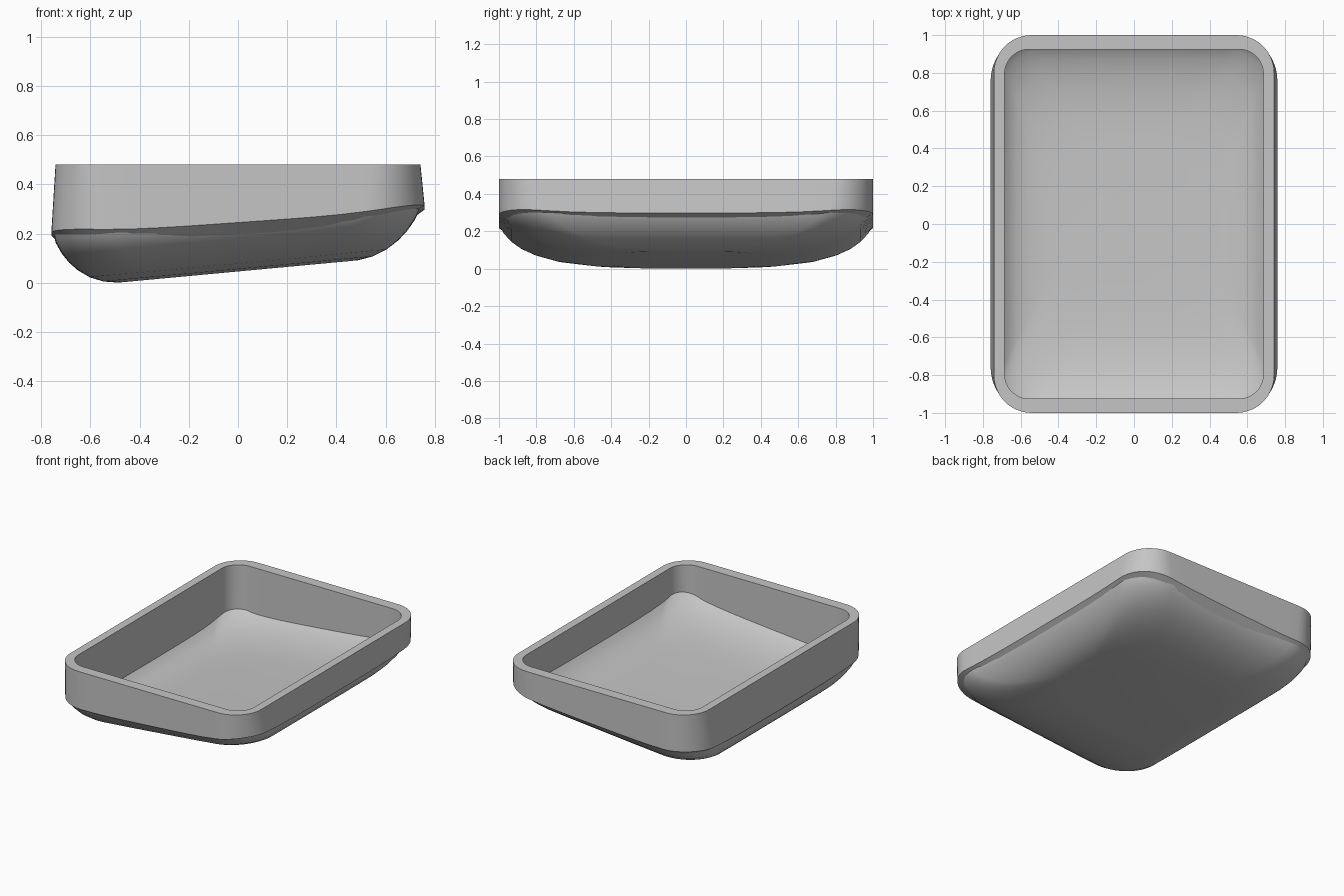
import bpy, bmesh, math

cube = bpy.data.objects.get("Cube")
if cube:
    bpy.data.objects.remove(cube, do_unlink=True)

grey = bpy.data.materials.new("plain grey")
grey.use_nodes = True
colour = (0.56, 0.56, 0.56, 1)
grey.diffuse_color = colour
grey.node_tree.nodes["Principled BSDF"].inputs["Base Color"].default_value = colour

STEPS, SIDE = 12, 10   # segments per rounded corner, per straight side


def outline(hx, hy, r):
    """Rounded rectangle with subdivided straight sides."""
    pts = []
    for i, (sx, sy) in enumerate([(1, 1), (-1, 1), (-1, -1), (1, -1)]):
        for k in range(STEPS + 1):
            a = (i + k / STEPS) * math.pi / 2
            pts.append((sx * (hx - r) + r * math.cos(a), sy * (hy - r) + r * math.sin(a)))
    out = []
    for i, p in enumerate(pts):
        out.append(p)
        if i % (STEPS + 1) == STEPS:
            q = pts[(i + 1) % len(pts)]
            out += [(p[0] + (q[0] - p[0]) * t / SIDE, p[1] + (q[1] - p[1]) * t / SIDE)
                    for t in range(1, SIDE)]
    return out


def loft(name, rings, closed):
    """Bridge rings of (hx, hy, radius, base height, tilt, corner lift)."""
    bm = bmesh.new()
    loops = []
    for hx, hy, r, z, tilt, lift in rings:
        loops.append([bm.verts.new((x, y, z + tilt * x + lift * abs(x * y / (hx * hy)) ** 4))
                      for x, y in outline(hx, hy, r)])
    pairs = list(zip(loops, loops[1:]))
    if closed:
        pairs.append((loops[-1], loops[0]))
    else:
        bm.faces.new(loops[0][::-1])
        bm.faces.new(loops[-1])
    n = len(loops[0])
    for a, b in pairs:
        for i in range(n):
            j = (i + 1) % n
            bm.faces.new((a[i], a[j], b[j], b[i]))
    bmesh.ops.recalc_face_normals(bm, faces=bm.faces)
    mesh = bpy.data.meshes.new(name)
    bm.to_mesh(mesh)
    bm.free()
    mesh.materials.append(grey)
    obj = bpy.data.objects.new(name, mesh)
    bpy.context.collection.objects.link(obj)
    bpy.ops.object.select_all(action='DESELECT')
    obj.select_set(True)
    bpy.context.view_layer.objects.active = obj
    bpy.ops.object.shade_smooth_by_angle(angle=math.radians(35))


# Upright rim: flared outer wall, flat top, straight inner wall
loft("rim_wall", [
    (0.759, 1.0, 0.24, 0.245, 0.07, 0.04),
    (0.742, 1.0, 0.2, 0.48, 0, 0),
    (0.685, 0.925, 0.13, 0.48, 0, 0),
    (0.685, 0.925, 0.13, 0.18, 0.09, 0.07),
], True)

# Tilted dish: rounded underside, hidden lip, then the inside floor
T, BASE = 0.093, 0.046
outside = [(0.27, 0.6, 0), (0.21, 0.45, 0.01), (0.155, 0.3, 0.032), (0.105, 0.19, 0.066),
           (0.07, 0.12, 0.1), (0.04, 0.065, 0.14), (0.016, 0.025, 0.185), (0.006, 0.008, 0.225)]
inside = [(0.05, 0.05, 0.165), (0.075, 0.08, 0.142), (0.10, 0.13, 0.118), (0.14, 0.2, 0.095),
          (0.2, 0.3, 0.075), (0.27, 0.42, 0.063), (0.35, 0.55, 0.058)]
rings = [(0.757 - dx, 1 - dy, 0.25, BASE + h, T, 0.1 * h) for dx, dy, h in outside]
rings += [(0.757 - dx, 1 - dy, 0.16 + dx / 3, BASE + h, T, 0.45 * (h - 0.058)) for dx, dy, h in inside]
loft("dish", rings, False)
